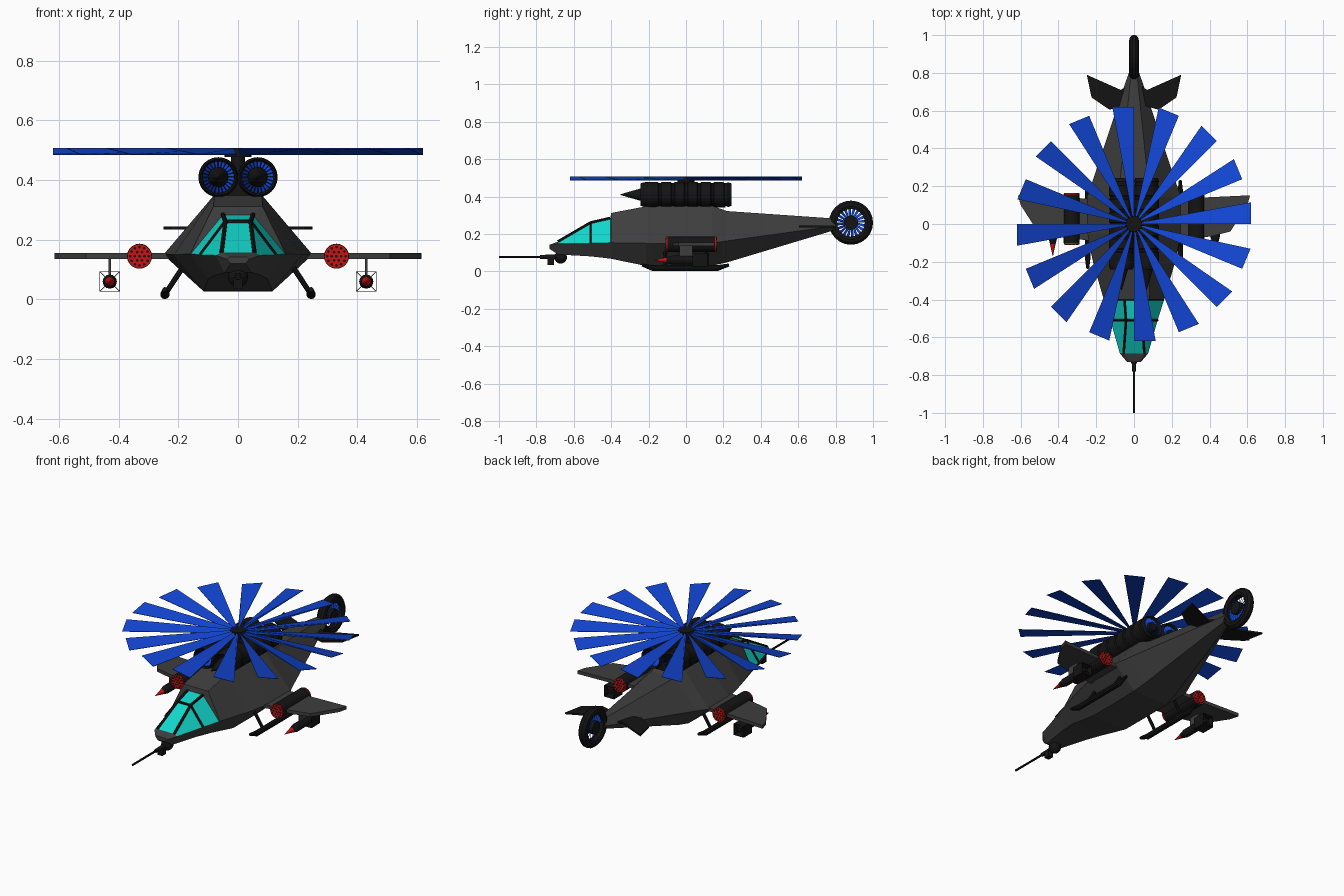
import bpy, bmesh, math
from mathutils import Vector, Matrix

if "Cube" in bpy.data.objects:
    bpy.data.objects.remove(bpy.data.objects["Cube"])


def mat(name, rgb):
    m = bpy.data.materials.new(name)
    m.diffuse_color = (*rgb, 1)
    m.use_nodes = True
    m.node_tree.nodes["Principled BSDF"].inputs["Base Color"].default_value = m.diffuse_color
    return m


GREY = mat("dark_grey", (0.048, 0.048, 0.048))
BLACK = mat("black", (0.007, 0.007, 0.007))
BLUE = mat("blue", (0.006, 0.06, 0.65))
TEAL = mat("teal_glass", (0.006, 0.68, 0.6))
RED = mat("red", (0.6, 0.006, 0.006))


def make(name, bm, *mats, recalc=True):
    if recalc:
        bmesh.ops.recalc_face_normals(bm, faces=bm.faces)
    me = bpy.data.meshes.new(name)
    bm.to_mesh(me)
    bm.free()
    for m in mats:
        me.materials.append(m)
    ob = bpy.data.objects.new(name, me)
    bpy.context.collection.objects.link(ob)
    return ob


def rod(name, a, b, r1, r2, m, seg=12):
    """Cylinder or cone from a to b."""
    a, b = Vector(a), Vector(b)
    d = b - a
    M = Matrix.Translation((a + b) / 2) @ d.to_track_quat('Z', 'Y').to_matrix().to_4x4()
    bm = bmesh.new()
    bmesh.ops.create_cone(bm, cap_ends=True, segments=seg, radius1=r1, radius2=r2,
                          depth=d.length, matrix=M)
    return make(name, bm, m)


def box(name, c, size, m):
    bm = bmesh.new()
    bmesh.ops.create_cube(bm, size=1, matrix=Matrix.Translation(c) @ Matrix.Diagonal((*size, 1)))
    return make(name, bm, m)


def lathe(name, profile, M, m, seg=24):
    """Closed (radius, height) profile turned round local z."""
    bm = bmesh.new()
    rings = [[bm.verts.new(M @ Vector((r * math.cos(2 * math.pi * k / seg),
                                       r * math.sin(2 * math.pi * k / seg), h)))
              for k in range(seg)] for r, h in profile]
    for i, ring in enumerate(rings):
        nxt = rings[(i + 1) % len(rings)]
        for k in range(seg):
            j = (k + 1) % seg
            bm.faces.new((ring[k], ring[j], nxt[j], nxt[k]))
    return make(name, bm, m)


def fan(name, n, r0, r1, w0, w1, h, M, m, t=0.002):
    """Ring of n pitched blades round local z."""
    bm = bmesh.new()
    for k in range(n):
        R = M @ Matrix.Rotation(2 * math.pi * k / n, 4, 'Z')
        c = [(r0, 0, h / 2), (r1, 0, h / 2), (r1, w1, -h / 2), (r0, w0, -h / 2)]
        up = [bm.verts.new(R @ (Vector(p) + Vector((0, 0, t)))) for p in c]
        lo = [bm.verts.new(R @ Vector(p)) for p in c]
        bm.faces.new(up)
        bm.faces.new(lo[::-1])
        for i in range(4):
            j = (i + 1) % 4
            bm.faces.new((up[j], up[i], lo[i], lo[j]))
    return make(name, bm, m)


def plate(name, pts, z, t, m, s):
    """Flat outline in xy, thickened; s mirrors in x."""
    bm = bmesh.new()
    f = bm.faces.new([bm.verts.new((s * x, y, z - t / 2)) for x, y in pts])
    ex = bmesh.ops.extrude_face_region(bm, geom=[f])
    bmesh.ops.translate(bm, vec=(0, 0, t), verts=[v for v in ex["geom"] if isinstance(v, bmesh.types.BMVert)])
    return make(name, bm, m)


# Fuselage with glass canopy: (y, top half width, top z, mid w, mid z, bottom w, bottom z)
sections = [(-0.73, .03, .142, .037, .135, .025, .12), (-0.685, .055, .158, .075, .148, .045, .09),
            (-0.51, .042, .26, .125, .15, .08, .08), (-0.405, .05, .284, .158, .153, .1, .068),
            (-0.40, .082, .312, .16, .153, .1, .067), (-0.21, .08, .348, .215, .15, .115, .028),
            (-0.05, .08, .35, .25, .15, .115, .027), (0.14, .08, .35, .25, .15, .115, .03),
            (0.22, .075, .322, .222, .163, .105, .048), (0.80, .015, .282, .028, .243, .015, .222)]
bm = bmesh.new()
rings = [[bm.verts.new((x, y, z)) for x, z in ((a, za), (b, zb), (c, zc), (-c, zc), (-b, zb), (-a, za))]
         for y, a, za, b, zb, c, zc in sections]
for i in range(len(rings) - 1):
    for k in range(6):
        j = (k + 1) % 6
        f = bm.faces.new((rings[i][k], rings[i][j], rings[i + 1][j], rings[i + 1][k]))
        f.material_index = 1 if i in (1, 2) and k in (0, 4, 5) else 0
bm.faces.new(rings[0])
bm.faces.new(rings[-1])
make("fuselage", bm, GREY, TEAL)

# Canopy frame bars
for s in (-1, 1):
    a, b, c = (s * .055, -.685, .158), (s * .042, -.51, .26), (s * .05, -.405, .284)
    rod("canopy_rail_front", a, b, .008, .008, BLACK, 6)
    rod("canopy_rail_rear", b, c, .008, .008, BLACK, 6)
    rod("canopy_side_bar", b, (s * .125, -.51, .15), .007, .007, BLACK, 6)
rod("canopy_cross_bar", (-.042, -.51, .26), (.042, -.51, .26), .008, .008, BLACK, 6)

# Nose gun
bm = bmesh.new()
bmesh.ops.create_uvsphere(bm, u_segments=12, v_segments=8, radius=.034, matrix=Matrix.Translation((0, -.67, .075)))
make("gun_turret", bm, BLACK)
box("gun_ammo_box", (0, -.722, .055), (.03, .035, .04), BLACK)
rod("gun_sleeve", (0, -.68, .077), (0, -.78, .077), .013, .011, BLACK)
rod("gun_barrel", (0, -.76, .077), (0, -1.0, .077), .006, .006, BLACK, 8)

# Main rotor
fan("main_rotor_blades", 16, .03, .62, .008, .115, .02, Matrix.Translation((0, 0, .495)), BLUE)
rod("rotor_hub", (0, 0, .478), (0, 0, .508), .045, .042, BLACK, 16)
rod("rotor_mast", (0, 0, .34), (0, 0, .48), .024, .024, BLACK)
box("engine_mount", (0, 0, .365), (.15, .42, .05), BLACK)

# Engines: ribbed shell, blue fans at both ends, intake spike
shell = [(.052, -.2), (.054, -.235), (.06, -.242), (.066, -.225)]
for i in range(6):
    y = -.2 + i * .07
    shell += [(.067, y), (.067, y + .05), (.062, y + .055), (.062, y + .065)]
shell += [(.066, .225), (.06, .243), (.054, .235), (.052, .2)]
for s in (-1, 1):
    M = Matrix.Translation((s * .066, 0, .41)) @ Matrix.Rotation(-math.pi / 2, 4, 'X')
    lathe("engine_shell", shell, M, BLACK)
    rod("engine_core", (s * .066, -.21, .41), (s * .066, .21, .41), .054, .054, BLACK, 24)
    rod("engine_spike", (s * .066, -.24, .41), (s * .066, -.35, .41), .034, .002, BLACK, 16)
    for y, e in ((-.222, "front"), (.222, "rear")):
        fan("engine_fan_" + e, 24, .025, .054, .0055, .0115, .008,
            Matrix.Translation((s * .066, y, .41)) @ Matrix.Rotation(-math.pi / 2, 4, 'X'), BLUE)
    rod("engine_spike_base", (s * .066, -.2, .41), (s * .066, -.242, .41), .034, .034, BLACK, 16)
    rod("engine_exhaust_plug", (s * .066, .2, .41), (s * .066, .238, .41), .034, .025, BLACK, 16)

# Tail fan in its ring
T = Matrix.Translation((0, .882, .26)) @ Matrix.Rotation(math.pi / 2, 4, 'Y')
lathe("tail_ring", [(.074, -.018), (.09, -.026), (.106, -.022), (.118, -.008),
                    (.118, .008), (.106, .022), (.09, .026), (.074, .018)], T, BLACK)
fan("tail_fan_blades", 20, .035, .076, .011, .015, .008, T, BLUE)
rod("tail_fan_hub", (-.022, .882, .26), (.022, .882, .26), .038, .038, BLACK, 16)

for s in (-1, 1):
    # Tail fins and wings
    plate("tail_fin", [(.02, .74), (.07, .71), (.25, .79), (.225, .67), (.13, .605), (.04, .63)], .24, .01, BLACK, s)
    plate("wing", [(.15, .13), (.615, .152), (.6, .1), (.51, -.04), (.41, -.065), (.15, -.1)], .145, .02, GREY, s)

    # Rocket pod with red dotted ends
    x, z = s * .33, .145
    rod("rocket_pod", (x, -.1, z), (x, .155, z), .042, .042, BLACK, 20)
    for y, d in ((-.1, -1), (.155, 1)):
        rod("rocket_pod_face", (x, y, z), (x, y + d * .008, z), .041, .041, RED, 20)
        for n, r in ((1, 0), (6, .016), (12, .031)):
            for k in range(n):
                a = 2 * math.pi * k / n
                p = Vector((x + r * math.cos(a), y + d * .007, z + r * math.sin(a)))
                rod("rocket_tube", p, p + Vector((0, d * .003, 0)), .0048, .0048, BLACK, 8)

    # Hanging missile with box tail
    x, z = s * .43, .06
    box("missile_pylon", (x, .0, .1), (.008, .07, .09), GREY)
    rod("missile_body", (x, -.07, z), (x, .06, z), .024, .024, BLACK)
    rod("missile_shoulder", (x, -.07, z), (x, -.105, z), .024, .015, BLACK)
    rod("missile_tip", (x, -.105, z), (x, -.17, z), .015, .001, RED)
    rod("missile_tail_cone", (x, .06, z), (x, .11, z), .024, .01, BLACK)
    for d in (-1, 1):
        box("missile_tail_side", (x + d * .033, .075, z), (.002, .08, .066), BLACK)
        box("missile_tail_top", (x, .075, z + d * .033), (.066, .08, .002), BLACK)
        R = Matrix.Translation((x, .085, z)) @ Matrix.Rotation(d * math.pi / 4, 4, 'Y')
        bm = bmesh.new()
        bmesh.ops.create_cube(bm, size=1, matrix=R @ Matrix.Diagonal((.09, .05, .002, 1)))
        make("missile_tail_fin", bm, BLACK)

    # Landing skid
    x = s * .245
    rod("skid_tube", (x, -.18, .017), (x, .17, .017), .016, .016, BLACK, 10)
    rod("skid_front_tip", (x, -.175, .017), (x, -.235, .034), .016, .008, BLACK, 10)
    rod("skid_rear_tip", (x, .165, .017), (x, .23, .034), .016, .008, BLACK, 10)
    for y in (-.11, .11):
        rod("skid_strut", (x, y, .017), (s * .17, y, .13), .009, .009, BLACK, 8)
